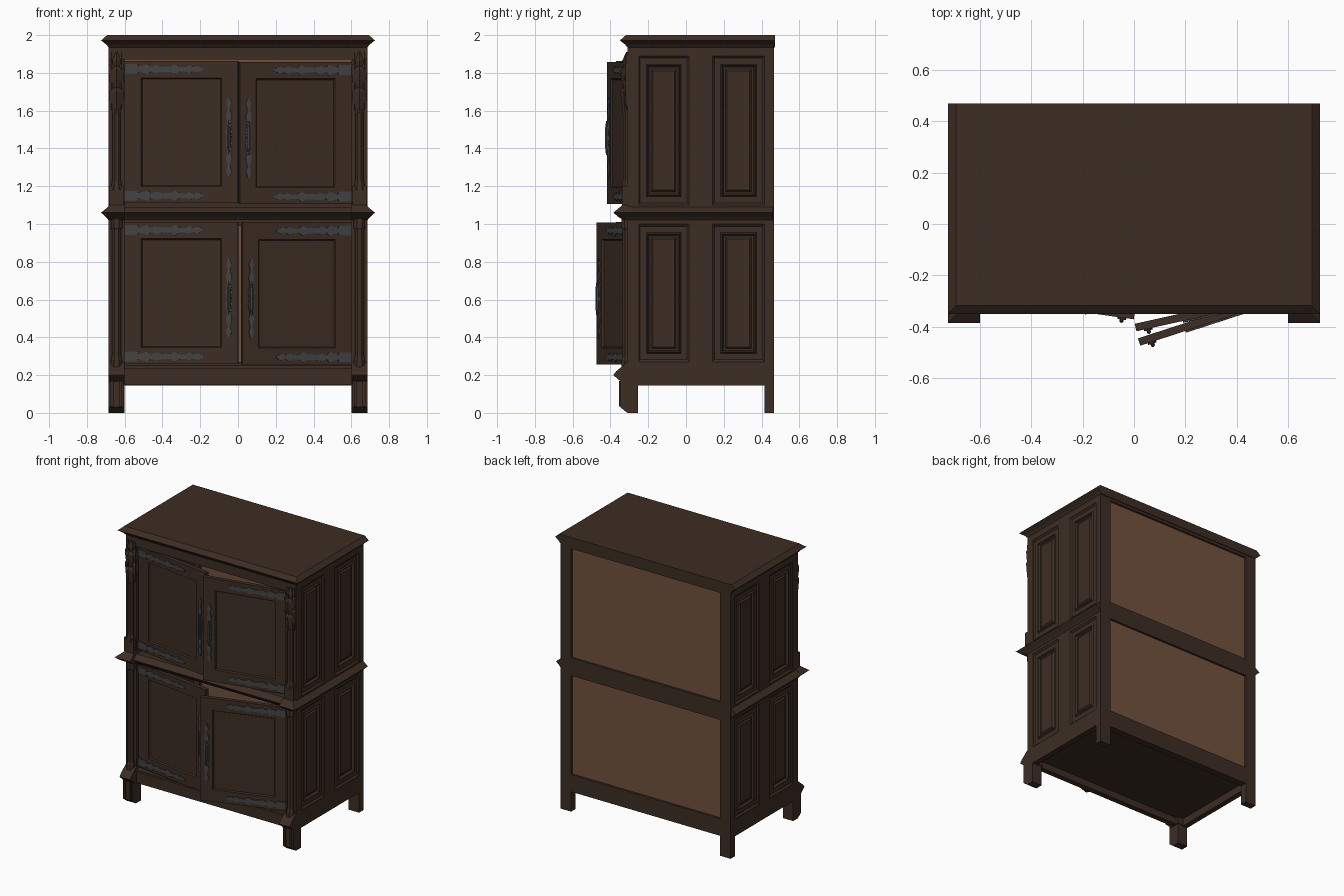
import bpy, bmesh, math
from mathutils import Matrix

cube = bpy.data.objects.get("Cube")
if cube:
    bpy.data.objects.remove(cube, do_unlink=True)


def material(name, rgb):
    m = bpy.data.materials.new(name)
    m.use_nodes = True
    m.diffuse_color = (*rgb, 1)
    m.node_tree.nodes["Principled BSDF"].inputs["Base Color"].default_value = (*rgb, 1)
    return m


WOOD = material("dark_wood", (0.046, 0.026, 0.017))
BACK = material("light_wood", (0.165, 0.085, 0.045))
IRON = material("dark_iron", (0.055, 0.056, 0.058))


def loft(name, rings, mat=WOOD, matrix=None):
    """Bridge equal-length rings of points and cap both ends."""
    bm = bmesh.new()
    vs = [[bm.verts.new(p) for p in ring] for ring in rings]
    n = len(vs[0])
    for a, b in zip(vs, vs[1:]):
        for i in range(n):
            j = (i + 1) % n
            bm.faces.new((a[i], a[j], b[j], b[i]))
    bm.faces.new(vs[0])
    bm.faces.new(vs[-1])
    bmesh.ops.recalc_face_normals(bm, faces=bm.faces)
    me = bpy.data.meshes.new(name)
    bm.to_mesh(me)
    bm.free()
    me.materials.append(mat)
    ob = bpy.data.objects.new(name, me)
    if matrix:
        ob.matrix_world = matrix
    bpy.context.collection.objects.link(ob)
    return ob


def rect(x0, x1, y0, y1, z):
    return [(x0, y0, z), (x1, y0, z), (x1, y1, z), (x0, y1, z)]


def box(name, x0, x1, y0, y1, z0, z1, mat=WOOD, matrix=None):
    return loft(name, [rect(x0, x1, y0, y1, z) for z in (z0, z1)], mat, matrix)


def poly(cx, cy, z, r, n=8):
    return [(cx + r * math.cos((i + 0.5) * math.tau / n),
             cy + r * math.sin((i + 0.5) * math.tau / n), z) for i in range(n)]


def panel(name, u0, u1, z0, z1, steps, place, matrix=None):
    """Concentric rectangles; each step is (inset, depth)."""
    return loft(name, [[place(u, d, z) for u, z in
                        ((u0 + i, z0 + i), (u1 - i, z0 + i), (u1 - i, z1 - i), (u0 + i, z1 - i))]
                       for i, d in steps], WOOD, matrix)


W, F, B = 0.685, -0.31, 0.465      # half width, front, back
IN = 0.6                           # inner edge of the corner posts

# Cornice and middle moulding
for name, profile in (
        ("cornice", ((1.935, 0), (1.95, 0.012), (1.972, 0.04), (2.0, 0.008))),
        ("middle_moulding", ((1.02, 0), (1.035, 0.012), (1.06, 0.04), (1.09, 0)))):
    loft(name, [rect(-W - o, W + o, F - o, B + (0.005 if z > 1.5 else -0.005), z)
                for z, o in profile])

# Rails, floor and back
box("front_bottom_rail", -IN, IN, F, F + 0.04, 0.15, 0.25)
box("front_bottom_bead", -IN, IN, F - 0.012, F, 0.235, 0.25)
box("front_top_rail", -IN, IN, F, F + 0.04, 1.87, 1.94)
for name, z0, z1 in (("bottom", 0.145, 0.27), ("middle", 0.99, 1.12), ("top", 1.915, 1.94)):
    box("back_" + name + "_rail", -IN, IN, B - 0.05, B, z0, z1)
box("floor", -0.65, 0.65, F + 0.03, B - 0.03, 0.2, 0.23)
box("back_panel", -IN, IN, B - 0.03, B - 0.015, 0.2, 1.94, BACK)

SIDE_STEPS = ((0, 0.04), (0, 0.001), (0.012, 0.012), (0.045, 0.012), (0.052, 0.003),
              (0.06, 0.02), (0.07, 0.02), (0.08, 0.01))

for s, side in ((-1, "right_"), (1, "left_")):
    def sbox(name, x0, x1, *rest):
        return box(side + name, s * x0, s * x1, *rest)

    def srect(x0, x1, y0, y1, z):
        return rect(s * x0, s * x1, y0, y1, z)

    # Corner posts and legs
    sbox("back_post", IN, W, B - 0.05, B, 0, 1.94)
    sbox("front_post", IN, W, F, F + 0.06, 0.15, 1.94)
    loft(side + "front_leg", [srect(IN + 0.005, W, y, -0.255, z) for z, y in
                              ((0, -0.31), (0.03, -0.348), (0.18, -0.348))])
    for x in (0.615, 0.66):
        sbox("leg_fillet", x, x + 0.015, -0.356, -0.34, 0.035, 0.17)

    # Pointed blocks on the front posts
    loft(side + "post_base", [srect(IN, W, y, F + 0.02, z) for z, y in
                              ((0.15, -0.335), (0.17, -0.35), (0.2, -0.385), (0.22, -0.37), (0.27, F))])
    loft(side + "post_middle_block", [srect(IN, W + o, -0.345 - o, F + 0.02, z) for z, o in
                                      ((1.02, -0.02), (1.035, 0.01), (1.06, 0.04), (1.11, -0.02))])

    # Slender columns in front of the posts
    cx, cy = 0.643 * s, F - 0.002
    loft(side + "lower_column", [poly(cx, cy, z, r) for z, r in
                                 ((0.24, 0.032), (0.28, 0.032), (0.3, 0.026), (0.97, 0.026),
                                  (0.98, 0.033), (1.03, 0.033))])
    sbox("upper_column_base", 0.607, 0.683, -0.338, F, 1.1, 1.2)
    loft(side + "upper_column", [poly(cx, cy, z, r) for z, r in
                                 ((1.18, 0.036), (1.23, 0.024), (1.62, 0.024))])

    # Carved canopy of hanging points
    for dx, low, r in ((0, 1.53, 1.0), (-0.026, 1.6, 0.55), (0.026, 1.6, 0.55)):
        h = 1.91 - low
        loft(side + "carved_drop", [poly(cx + dx, cy, low + t * h, w * r, 6) for t, w in
                                    ((0, 0.003), (0.12, 0.022), (0.3, 0.03), (0.45, 0.036),
                                     (0.5, 0.024), (0.62, 0.032), (0.75, 0.034), (0.8, 0.02),
                                     (0.88, 0.026), (1, 0.005))])

    # Side frame with raised panels
    x0 = W - 0.04
    for name, z0, z1 in (("bottom", 0.145, 0.27), ("middle", 1.0, 1.1), ("top", 1.89, 1.94)):
        sbox("side_" + name + "_rail", x0, W, F + 0.05, B - 0.05, z0, z1)
    sbox("side_stile", x0, W, 0.015, 0.14, 0.2, 1.9)
    for z0, z1 in ((0.27, 1.0), (1.1, 1.89)):
        for y0, y1 in ((-0.255, 0.018), (0.138, 0.417)):
            panel(side + "side_panel", y0, y1, z0, z1, SIDE_STEPS,
                  lambda u, d, z: (s * (W - d), u, z))

# Half widths along the iron straps and the long handle plates
STRAP = ((0, 0.026), (0.07, 0.026), (0.075, 0.012), (0.1, 0.02), (0.125, 0.028), (0.14, 0.01),
         (0.17, 0.022), (0.2, 0.014), (0.25, 0.014), (0.27, 0.028), (0.295, 0.012),
         (0.33, 0.012), (0.35, 0.022), (0.37, 0.01), (0.39, 0.018), (0.42, 0.006))
PLATE = ((0, 0.004), (0.03, 0.014), (0.06, 0.006), (0.1, 0.016), (0.13, 0.008), (0.18, 0.017),
         (0.21, 0.012))
DOOR = 0.605
DOOR_STEPS = ((0, 0.03), (0, 0), (0.088, 0), (0.094, 0.01), (0.1, 0.01))

# Doors standing ajar, each with two straps and a handle plate
for s, level, z0, angle in ((-1, "upper", 1.11, 8.0), (1, "upper", 1.105, 12.5),
                            (-1, "lower", 0.258, 8.0), (1, "lower", 0.255, 18.0)):
    name = level + ("_left_" if s > 0 else "_right_")
    z1 = z0 + 0.752
    m = Matrix.Translation((s * IN, -0.287, 0)) @ Matrix.Rotation(math.radians(s * angle), 4, "Z")
    panel(name + "door", 0, DOOR, z0, z1, DOOR_STEPS, lambda u, d, z: (-s * u, d, z), m)
    for zc in (z0 + 0.04, z1 - 0.042):
        loft(name + "hinge_strap", [[(-s * u, y, zc + k * w) for y, k in
                                     ((-0.007, -1), (-0.007, 1), (0, 1), (0, -1))]
                                    for u, w in STRAP], IRON, m)
    zm, xc = z0 + 0.35, -s * 0.558
    spine = list(PLATE) + [(0.42 - t, w) for t, w in PLATE[-2::-1]]
    loft(name + "handle_plate", [rect(xc - w, xc + w, -0.007, 0, zm - 0.21 + t)
                                 for t, w in spine], IRON, m)
    loft(name + "handle", [poly(xc, -0.012, zm + t, r, 6) for t, r in
                           ((-0.09, 0.004), (-0.05, 0.009), (0.05, 0.009), (0.09, 0.004))], IRON, m)
